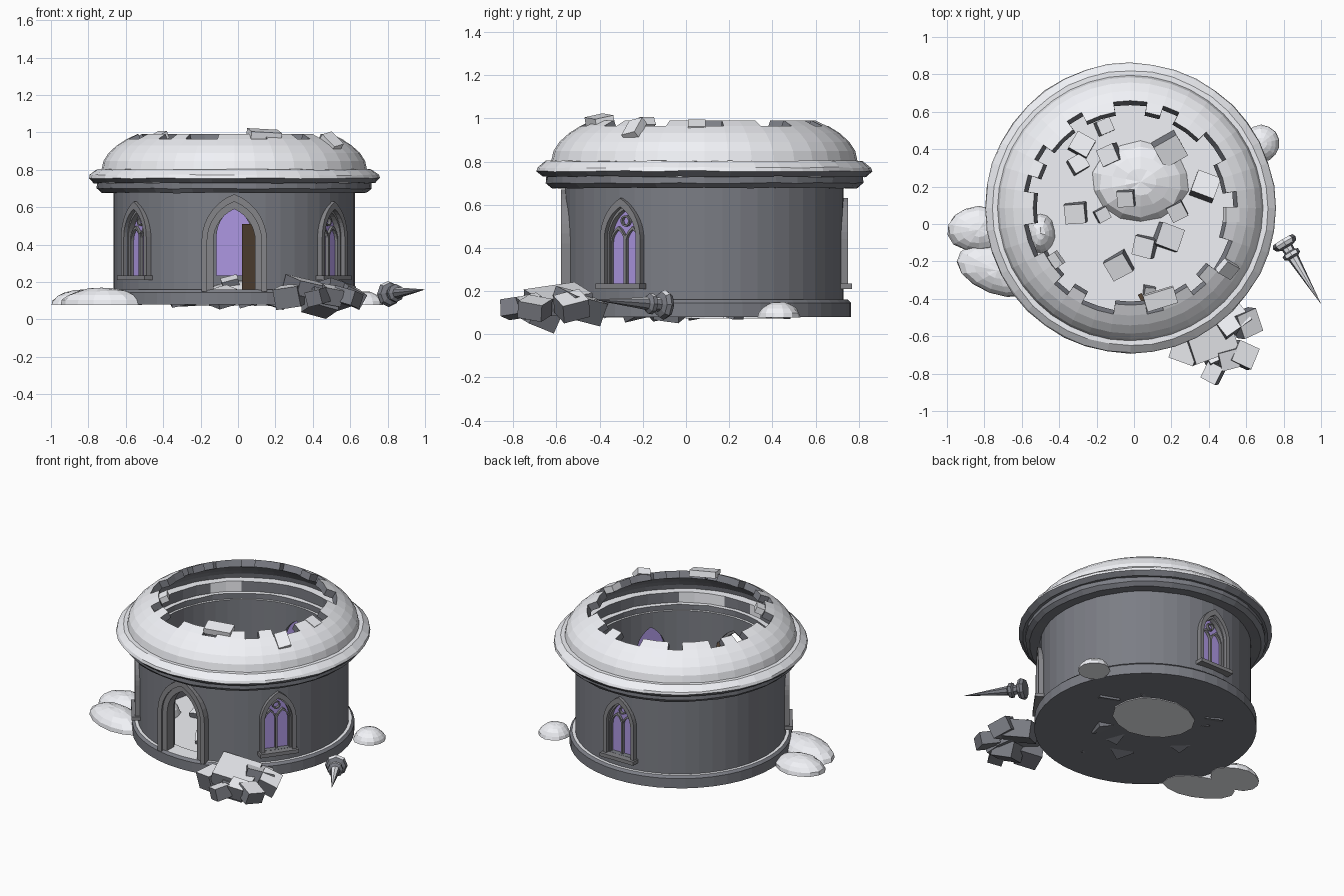
import bpy, bmesh, math, random
from mathutils import Matrix, Vector, Euler

if "Cube" in bpy.data.objects:
    bpy.data.objects.remove(bpy.data.objects["Cube"])

random.seed(4)
CX, CY = -0.02, 0.085
CENTRE = Matrix.Translation((CX, CY, 0))


def material(name, rgb):
    m = bpy.data.materials.new(name)
    m.diffuse_color = (*rgb, 1)
    m.use_nodes = True
    m.node_tree.nodes["Principled BSDF"].inputs["Base Color"].default_value = m.diffuse_color
    return m


purple = material("purple_glass", (0.42, 0.31, 0.76))
brown = material("brown_wood", (0.10, 0.065, 0.04))
stone = material("dark_stone", (0.20, 0.207, 0.235))
trim = material("trim_stone", (0.235, 0.235, 0.25))
snow = material("snow", (0.88, 0.89, 0.93))


def finish(bm, name, mat=None, matrix=Matrix(), recalc=True, snow_at=0.5):
    """Make the object; without a given material, upward faces get snow and the rest stone."""
    if recalc:
        bmesh.ops.recalc_face_normals(bm, faces=bm.faces)
    bm.normal_update()
    if mat is None:
        for f in bm.faces:
            f.material_index = int((matrix.to_3x3() @ f.normal).normalized().z > snow_at)
    me = bpy.data.meshes.new(name)
    bm.to_mesh(me)
    bm.free()
    for m in ([mat] if mat else [stone, snow]):
        me.materials.append(m)
    ob = bpy.data.objects.new(name, me)
    bpy.context.collection.objects.link(ob)
    ob.matrix_world = matrix
    return ob


def lathe(name, profile, n, matrix=CENTRE, closed=True, jitter=0, keep=None, mat=None, snow_at=0.5):
    """Revolve (radius, z) points; closed profiles give solid rings."""
    bm = bmesh.new()
    rings = []
    for i in range(n):
        a = 2 * math.pi * i / n
        ring = []
        for r, z in profile:
            r += random.uniform(-jitter, jitter)
            z += random.uniform(-jitter, jitter)
            ring.append(bm.verts.new((r * math.cos(a), r * math.sin(a), z)))
        rings.append(ring)
    m = len(profile)
    for i in range(n):
        p, q = rings[i], rings[(i + 1) % n]
        for j in range(m if closed else m - 1):
            if keep is None or keep(i, j):
                k = (j + 1) % m
                bm.faces.new((p[j], q[j], q[k], p[k]))
    bmesh.ops.delete(bm, geom=[v for v in bm.verts if not v.link_faces], context='VERTS')
    return finish(bm, name, mat, matrix, closed, snow_at)


def arch(w, z0, spring, apex, n=7):
    """Pointed arch outline from bottom left, over the apex, to bottom right."""
    h = apex - spring
    c = (h * h - w * w) / (2 * w)
    end = math.atan2(h, c)
    right = [((w + c) * math.cos(end * i / n) - c, spring + (w + c) * math.sin(end * i / n))
             for i in range(n + 1)]
    left = [(-x, z) for x, z in right[:-1]]
    return [(-w, z0)] + left + right[::-1] + [(w, z0)]


def around(deg):
    return CENTRE @ Matrix.Rotation(math.radians(deg + 90), 4, 'Z')


def arch_solid(name, pts, d0, d1, deg, mat=stone):
    bm = bmesh.new()
    f = bm.faces.new([bm.verts.new((x, -d0, z)) for x, z in pts])
    ex = bmesh.ops.extrude_face_region(bm, geom=[f])
    bmesh.ops.translate(bm, vec=(0, d0 - d1, 0), verts=[v for v in ex["geom"] if isinstance(v, bmesh.types.BMVert)])
    return finish(bm, name, mat, around(deg))


def arch_band(name, outer, inner, d0, d1, deg, dx=0):
    bm = bmesh.new()
    cols = [[bm.verts.new((x + dx, -d, z)) for (x, z), d in ((o, d0), (o, d1), (i, d1), (i, d0))]
            for o, i in zip(outer, inner)]
    for p, q in zip(cols, cols[1:]):
        for j in range(4):
            k = (j + 1) % 4
            bm.faces.new((p[j], q[j], q[k], p[k]))
    bm.faces.new(cols[0])
    bm.faces.new(cols[-1])
    return finish(bm, name, trim, around(deg))


def box(name, loc, size, rot=(0, 0, 0), mat=None, base=Matrix()):
    bm = bmesh.new()
    bmesh.ops.create_cube(bm, size=1)
    bmesh.ops.scale(bm, vec=size, verts=bm.verts)
    r = Euler([math.radians(a) for a in rot]).to_matrix().to_4x4()
    return finish(bm, name, mat, base @ Matrix.Translation(loc) @ r)


def mound(name, loc, size, rot=0):
    bm = bmesh.new()
    bmesh.ops.create_uvsphere(bm, u_segments=14, v_segments=10, radius=1)
    for v in bm.verts:
        if abs(v.co.z) < 0.97:
            v.co *= random.uniform(0.96, 1.03)
    bmesh.ops.bisect_plane(bm, geom=bm.verts[:] + bm.edges[:] + bm.faces[:],
                           plane_co=(0, 0, 0.02), plane_no=(0, 0, 1), clear_inner=True)
    bmesh.ops.holes_fill(bm, edges=[e for e in bm.edges if e.is_boundary])
    finish(bm, name, snow, Matrix.Translation(loc) @ Matrix.Rotation(math.radians(rot), 4, 'Z')
           @ Matrix.Diagonal((*size, 1)))


# Base, floor, wall and cornices
lathe("base_ring", [(0.56, 0.08), (0.68, 0.08), (0.68, 0.145), (0.665, 0.16), (0.56, 0.16)], 48, snow_at=0.8)
lathe("floor", [(0.001, 0.08), (0.565, 0.08), (0.565, 0.11), (0.001, 0.11)], 48)
wall = lathe("wall", [(0.565, 0.10), (0.645, 0.10), (0.645, 0.70), (0.565, 0.70)], 48)
lathe("lower_cornice", [(0.58, 0.68), (0.71, 0.677), (0.735, 0.70), (0.735, 0.73), (0.58, 0.735)], 40, jitter=0.003)
lathe("upper_cornice", [(0.61, 0.735), (0.75, 0.73), (0.777, 0.755), (0.772, 0.772), (0.735, 0.803),
                        (0.61, 0.803)], 40, jitter=0.003, snow_at=0.01)

# Broken dome: snowy curved shell with a ragged top course, stone inside
profile = [(0.71 * math.cos(t), 0.80 + 0.28 * math.sin(t))
           for t in [math.radians(a) for a in (0, 10, 19, 28, 36, 43)]]
gaps = {0, 3, 4, 7, 9, 10, 13, 16, 18, 21, 22, 25, 27, 28, 31, 34, 36, 37}
dome = lathe("dome", profile, 40, closed=False, keep=lambda i, j: j < 4 or i not in gaps, mat=snow)
dome.data.materials.append(stone)
s = dome.modifiers.new("thickness", 'SOLIDIFY')
s.thickness, s.offset, s.material_offset, s.material_offset_rim = 0.045, -1, 1, 1

# Displaced dome bricks
box("rim_brick_front", (0.14, -0.40, 0.99), (0.17, 0.09, 0.04), (12, 3, 17), snow)
box("rim_brick_side", (0.50, -0.24, 0.95), (0.10, 0.08, 0.04), (15, 42, -30), snow)
box("rim_brick_left", (-0.43, -0.2, 0.97), (0.09, 0.08, 0.04), (0, -25, 35), snow)
box("rim_brick_right", (0.52, 0.05, 0.96), (0.08, 0.08, 0.04), (0, 25, 0), snow)

# Doorway and windows
cutters = [arch_solid("cutter_door", arch(0.125, 0.155, 0.42, 0.61), 0.4, 0.8, -90)]
arch_band("door_frame_outer", arch(0.175, 0.15, 0.42, 0.67), arch(0.145, 0.15, 0.42, 0.63), 0.60, 0.665, -90)
arch_band("door_frame_inner", arch(0.147, 0.15, 0.42, 0.635), arch(0.112, 0.15, 0.42, 0.59), 0.58, 0.652, -90)
box("door_leaf", (0.065, -0.44, 0.31), (0.15, 0.022, 0.40), (0, 0, 118), brown)

for i, deg in enumerate((-36, -144, 90)):
    cutters.append(arch_solid("cutter_window", arch(0.095, 0.235, 0.44, 0.60), 0.4, 0.8, deg))
    arch_solid(f"window_glass_{i}", arch(0.097, 0.233, 0.44, 0.602), 0.59, 0.608, deg, purple)
    arch_band(f"window_frame_{i}", arch(0.115, 0.23, 0.44, 0.63), arch(0.09, 0.23, 0.44, 0.59), 0.61, 0.665, deg)
    arch_band(f"window_inner_frame_{i}", arch(0.092, 0.23, 0.44, 0.595), arch(0.082, 0.23, 0.44, 0.575),
              0.60, 0.64, deg)
    box(f"window_sill_{i}", (0, -0.645, 0.222), (0.25, 0.08, 0.024), mat=trim, base=around(deg))
    box(f"mullion_{i}", (0, -0.616, 0.345), (0.012, 0.022, 0.23), mat=trim, base=around(deg))
    for dx in (-0.041, 0.041):
        arch_band(f"lancet_{i}", arch(0.044, 0.235, 0.42, 0.50, 4), arch(0.037, 0.235, 0.42, 0.485, 4),
                  0.605, 0.625, deg, dx)
    # Small tracery ring above the lancets
    lathe(f"tracery_ring_{i}", [(0.018, -0.01), (0.026, -0.01), (0.026, 0.01), (0.018, 0.01)], 12,
          around(deg) @ Matrix.Translation((0, -0.616, 0.525)) @ Matrix.Rotation(math.pi / 2, 4, 'X'), mat=trim)

for c in cutters:
    b = wall.modifiers.new("opening", 'BOOLEAN')
    b.operation, b.object, b.solver = 'DIFFERENCE', c, 'EXACT'
    c.hide_render = True
    c.hide_viewport = True

# Snow drifts
mound("snow_left_back", (-0.83, -0.03, 0.075), (0.17, 0.125, 0.085))
mound("snow_left_front", (-0.73, -0.25, 0.075), (0.23, 0.13, 0.095), -20)
mound("snow_right", (0.68, 0.43, 0.075), (0.10, 0.10, 0.075))
mound("snow_inside", (0.035, 0.225, 0.07), (0.27, 0.23, 0.14))
mound("snow_inside_left", (-0.5, -0.05, 0.08), (0.08, 0.11, 0.12))

# Fallen bricks inside: x, y, z, size
for i, (x, y, z, d) in enumerate([
        (-0.28, 0.42, 0.12, 0.11), (-0.16, 0.52, 0.12, 0.08), (-0.30, 0.32, 0.12, 0.09), (-0.31, 0.06, 0.12, 0.11),
        (-0.13, 0.37, 0.14, 0.10), (0.19, 0.40, 0.14, 0.14), (0.38, 0.20, 0.13, 0.13), (-0.04, 0.14, 0.19, 0.09),
        (-0.17, 0.05, 0.13, 0.07), (0.23, 0.07, 0.13, 0.09), (0.06, -0.12, 0.12, 0.11), (0.18, -0.07, 0.12, 0.13),
        (-0.08, -0.22, 0.12, 0.12), (0.08, -0.36, 0.11, 0.06)]):
    rot = [random.uniform(-22, 22), random.uniform(-22, 22), random.uniform(-30, 30)]
    box(f"inside_brick_{i}", (x, y, z), (d, d * 0.95, d * 0.7), rot)

# Rubble heap outside
for i, (loc, size, rot) in enumerate([
        ((0.40, -0.59, 0.16), (0.25, 0.25, 0.08), (8, 12, 20)),
        ((0.28, -0.67, 0.125), (0.14, 0.13, 0.11), (10, -8, -20)),
        ((0.44, -0.68, 0.09), (0.15, 0.14, 0.10), (-20, 14, 25)),
        ((0.60, -0.53, 0.13), (0.12, 0.13, 0.09), (15, 25, 25)),
        ((0.585, -0.70, 0.12), (0.12, 0.12, 0.08), (-10, 15, -25)),
        ((0.425, -0.795, 0.12), (0.09, 0.10, 0.08), (8, -12, -28)),
        ((0.50, -0.72, 0.13), (0.10, 0.10, 0.09), (14, 10, 15)),
        ((0.50, -0.50, 0.13), (0.17, 0.19, 0.11), (-12, 16, 35))]):
    box(f"rubble_{i}", loc, size, rot)

# Fallen finial lying beside the wall
start, tip = Vector((0.795, -0.085, 0.135)), Vector((0.998, -0.425, 0.16))
aim = (tip - start).to_track_quat('Z', 'Y').to_matrix().to_4x4()
lathe("fallen_finial", [(0.001, 0), (0.06, 0.0), (0.07, 0.018), (0.06, 0.038), (0.033, 0.048), (0.03, 0.072),
                        (0.048, 0.08), (0.048, 0.10), (0.03, 0.112), (0.001, (tip - start).length)], 8,
      Matrix.Translation(start) @ aim, snow_at=0.75)
